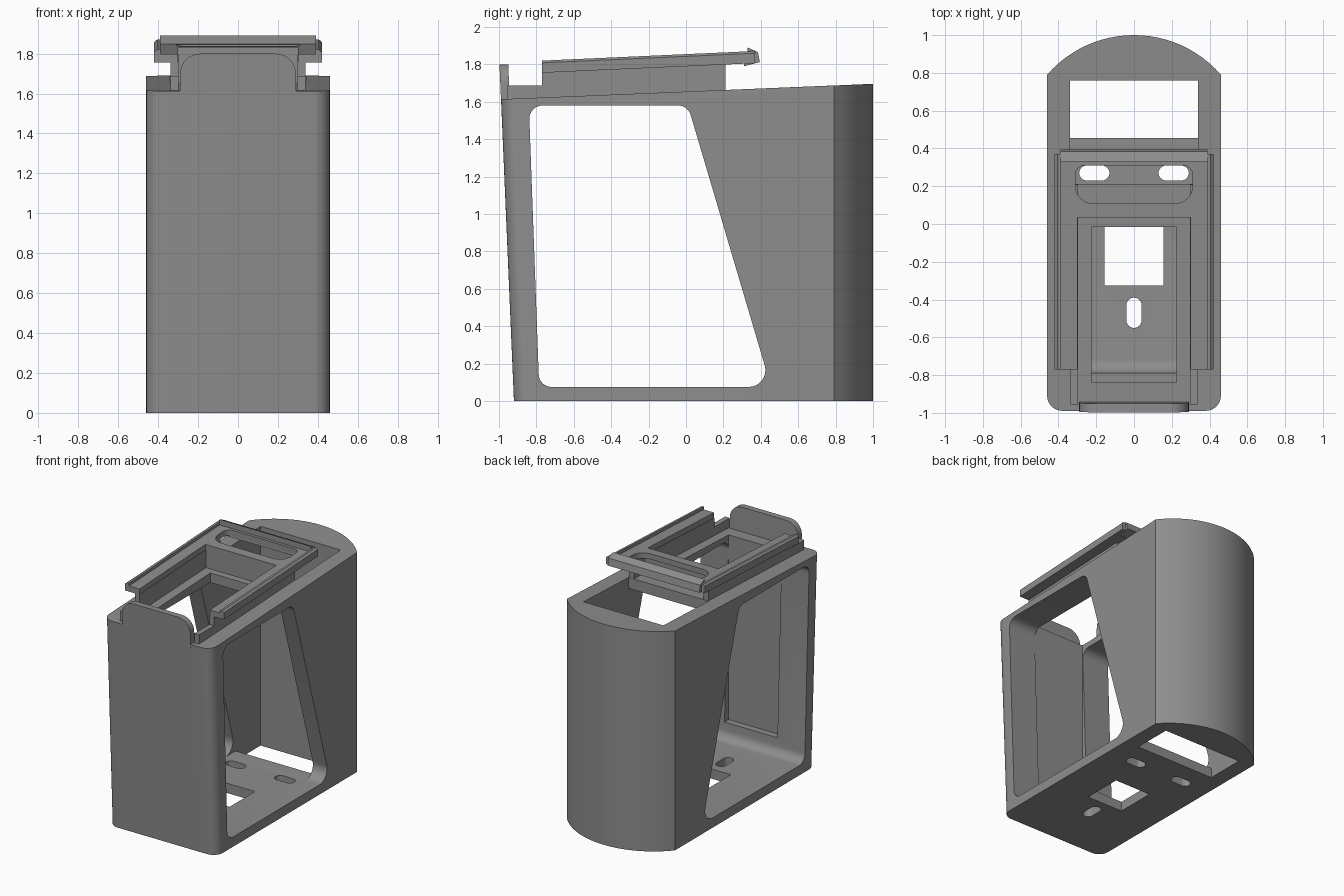
import bpy, bmesh, math
from mathutils import Vector

if "Cube" in bpy.data.objects:
    bpy.data.objects.remove(bpy.data.objects["Cube"])

grey = bpy.data.materials.new("plain grey")
grey.diffuse_color = (0.27, 0.27, 0.27, 1)
grey.use_nodes = True
grey.node_tree.nodes["Principled BSDF"].inputs["Base Color"].default_value = grey.diffuse_color


def rounded(pts, radii, n=8):
    """Polygon with each corner replaced by an arc of its radius."""
    out = []
    for i, p in enumerate(pts):
        p, a, b = Vector(p), Vector(pts[i - 1]), Vector(pts[(i + 1) % len(pts)])
        r = radii[i] if isinstance(radii, (list, tuple)) else radii
        if r == 0:
            out.append(tuple(p))
            continue
        u, v = (a - p).normalized(), (b - p).normalized()
        half = u.angle(v) / 2
        c = p + (u + v).normalized() * (r / math.sin(half))
        s = p + u * (r / math.tan(half)) - c
        e = p + v * (r / math.tan(half)) - c
        total = s.angle(e)
        for k in range(n + 1):
            t = k / n
            q = (s * math.sin((1 - t) * total) + e * math.sin(t * total)) / math.sin(total)
            out.append(tuple(c + q))
    return out


def rect(x0, x1, y0, y1):
    return [(x0, y0), (x1, y0), (x1, y1), (x0, y1)]


def prism(name, pts, axis, lo, hi, warp=None):
    """Extrude a 2D outline along an axis, optionally warping the points."""
    place = {"x": lambda p, d: (d, p[0], p[1]),
             "y": lambda p, d: (p[0], d, p[1]),
             "z": lambda p, d: (p[0], p[1], d)}[axis]
    bm = bmesh.new()
    a = [bm.verts.new(place(p, lo)) for p in pts]
    b = [bm.verts.new(place(p, hi)) for p in pts]
    bm.faces.new(a)
    bm.faces.new(b[::-1])
    for i in range(len(pts)):
        j = (i + 1) % len(pts)
        bm.faces.new((a[i], b[i], b[j], a[j]))
    if warp:
        for v in bm.verts:
            v.co = warp(v.co)
    bmesh.ops.recalc_face_normals(bm, faces=bm.faces)
    me = bpy.data.meshes.new(name)
    bm.to_mesh(me)
    bm.free()
    me.materials.append(grey)
    ob = bpy.data.objects.new(name, me)
    bpy.context.collection.objects.link(ob)
    return ob


def cut(ob, cutters):
    """Subtract the cutters from the part and remove them."""
    for c in cutters:
        m = ob.modifiers.new("cut", "BOOLEAN")
        m.operation, m.solver, m.object = "DIFFERENCE", "EXACT", c
    bpy.context.view_layer.update()
    me = bpy.data.meshes.new_from_object(ob.evaluated_get(bpy.context.evaluated_depsgraph_get()))
    ob.modifiers.clear()
    ob.data = me
    for c in cutters:
        bpy.data.objects.remove(c)


def body_warp(co):
    """Sloping top and leaning front."""
    x, y, z = co
    if z > 1:
        z = 1.653 + 0.043 * y
        if y < 0:
            y -= 0.069
    return Vector((x, y, z))


def tilt(co):
    return Vector((co.x, co.y, co.z + 0.045 * (co.y + 0.77)))


def lean(co):
    return Vector((co.x, co.y - 0.043 * co.z, co.z))


# Housing: rounded front corners and a bowed back
front = rounded([(-0.46, 0.79), (-0.46, -0.92), (0.46, -0.92), (0.46, 0.79)], [0, 0.08, 0.08, 0])
R = 0.609
arc_end = math.asin(0.46 / R)
back = [(R * math.sin(arc_end * t / 12), 1 - R + R * math.cos(arc_end * t / 12)) for t in range(11, -12, -1)]
housing = prism("housing", front + back, "z", 0, 1.65, body_warp)
window = rounded([(-0.785, 0.075), (0.455, 0.075), (0.01, 1.58), (-0.84, 1.58)], [0.07, 0.09, 0.07, 0.07])
slot_pts = lambda x, y, w, h: rounded(rect(x - w, x + w, y - h, y + h), min(w, h) * 0.999)
cut(housing, [
    prism("window_cutter", window, "x", -1, 1),
    prism("chute_cutter", rect(-0.34, 0.34, 0.455, 0.76), "z", -1, 3),
    prism("chamber_cutter", rect(-0.34, 0.34, -0.1, 0.5), "z", 0.0752, 1.5798),
    prism("top_hole_cutter", rect(-0.34, 0.34, 0.212, 0.5), "z", 1.2, 3),
    prism("well_cutter", rect(-0.225, 0.225, -0.84, -0.015), "z", 0.2, 3),
    prism("floor_hole_cutter", rect(-0.155, 0.155, -0.325, -0.015), "z", -1, 0.15),
    prism("front_slot_cutter", slot_pts(0, -0.47, 0.04, 0.08), "z", -1, 0.15),
    prism("left_slot_cutter", slot_pts(-0.21, 0.27, 0.08, 0.04), "z", -1, 0.15),
    prism("right_slot_cutter", slot_pts(0.21, 0.27, 0.08, 0.04), "z", -1, 0.15),
])

# Front tab rising from the front wall
prism("front_tab", rounded(rect(-0.29, 0.29, 1.59, 1.8), [0, 0, 0.1, 0.1]), "y", -0.92, -0.873, lean)

# Tray plate with its open front and finger slot
plate = prism("tray_plate", rect(-0.42, 0.42, -0.77, 0.37), "z", 1.755, 1.798, tilt)
cut(plate, [
    prism("plate_opening_cutter", rect(-0.3, 0.3, -1, 0.035), "z", 1, 3),
    prism("finger_slot_cutter", rounded(rect(-0.31, 0.31, 0.11, 0.31), [0.09, 0.09, 0.05, 0.05]), "z", 1, 3),
])

# Tray supports, rims and guide strips on both sides
for side, s in (("left", -1), ("right", 1)):
    xs = sorted((s * 0.297, s * 0.337))
    prism(side + "_tray_wall", rect(*xs, -0.77, 0.21), "z", 1.6, 1.757, tilt)
    prism(side + "_guide_strip", rect(*xs, -0.955, -0.768), "z", 1.59, 1.687)
    rim = [(s * 0.42, 1.79), (s * 0.42, 1.808), (s * 0.405, 1.82), (s * 0.388, 1.82), (s * 0.388, 1.79)]
    prism(side + "_tray_rim", rim, "y", -0.77, 0.37, tilt)

# Cross wall and hooked rear lip
prism("cross_wall", rect(-0.3, 0.3, 0.035, 0.075), "z", 1.6, 1.757, tilt)
prism("rear_lip", [(0.2, 1.80), (0.31, 1.79), (0.395, 1.812), (0.385, 1.865), (0.33, 1.89), (0.33, 1.84), (0.315, 1.835)][1:],
     "x", -0.39, 0.39)

# Smooth rounded surfaces, keep edges sharp
bpy.ops.object.select_all(action="DESELECT")
for ob in bpy.data.objects:
    ob.select_set(True)
    bpy.context.view_layer.objects.active = ob
bpy.ops.object.shade_smooth_by_angle(angle=math.radians(30))
